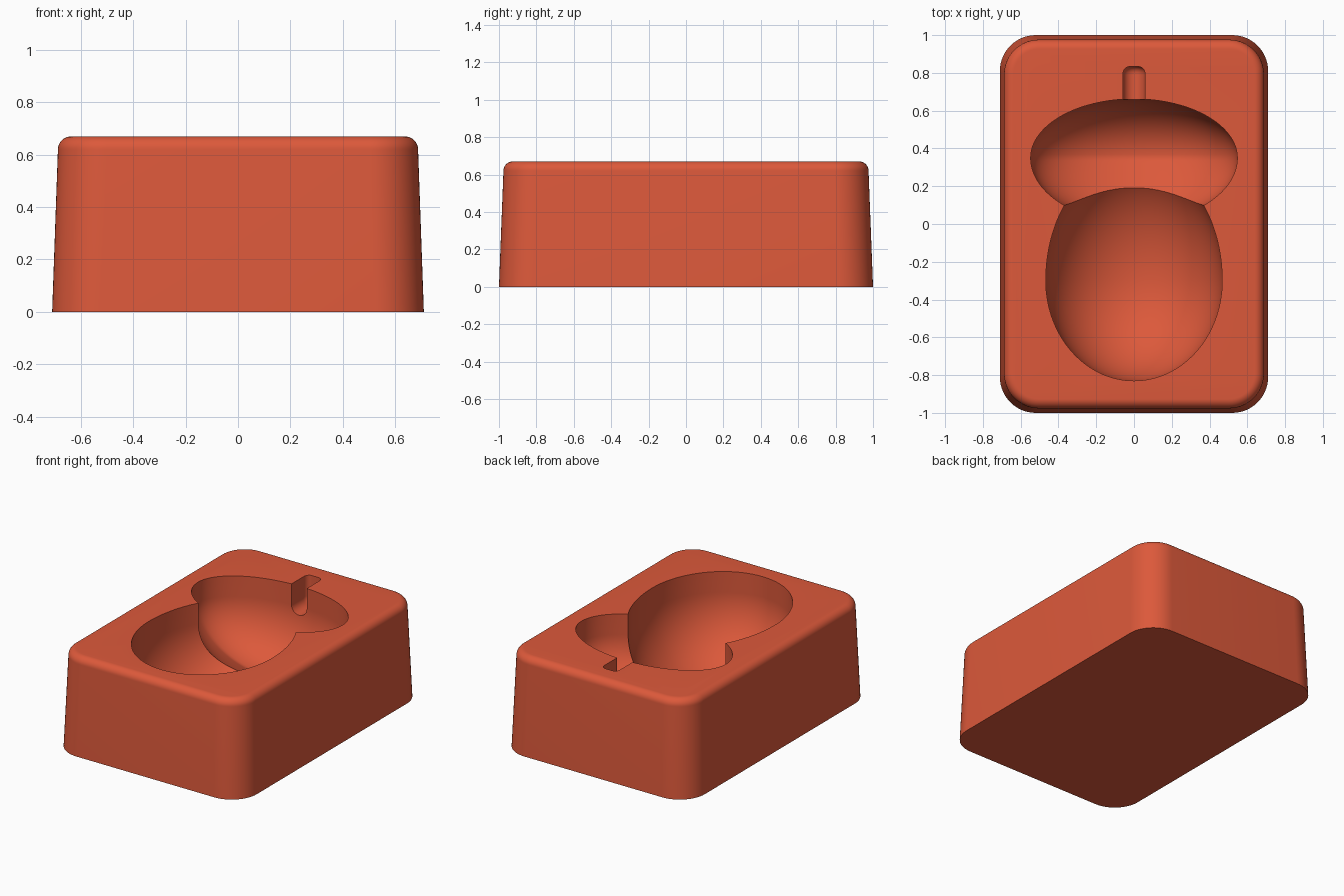
import bpy
import bmesh
from math import sin, cos, pi, sqrt, radians

if "Cube" in bpy.data.objects:
    bpy.data.objects.remove(bpy.data.objects["Cube"], do_unlink=True)

TOP = 0.67          # upper face of the block
AXIS = 0.53         # height where the hollow sections start to curve

clay = bpy.data.materials.new("terracotta red")
clay.use_nodes = True
colour = (0.72, 0.1, 0.043, 1)
clay.diffuse_color = colour
clay.node_tree.nodes["Principled BSDF"].inputs["Base Color"].default_value = colour


def loft(name, rings):
    """Skin a list of equal closed rings and cap both ends."""
    bm = bmesh.new()
    loops = [[bm.verts.new(p) for p in ring] for ring in rings]
    n = len(loops[0])
    for a, b in zip(loops, loops[1:]):
        for i in range(n):
            j = (i + 1) % n
            bm.faces.new((a[i], a[j], b[j], b[i]))
    bm.faces.new(loops[0])
    bm.faces.new(loops[-1])
    bmesh.ops.recalc_face_normals(bm, faces=bm.faces)
    mesh = bpy.data.meshes.new(name)
    bm.to_mesh(mesh)
    bm.free()
    mesh.materials.append(clay)
    obj = bpy.data.objects.new(name, mesh)
    bpy.context.collection.objects.link(obj)
    return obj


def rounded_rectangle(hx, hy, r, z, steps=14):
    ring = []
    for q, (sx, sy) in enumerate([(1, 1), (-1, 1), (-1, -1), (1, -1)]):
        for i in range(steps + 1):
            a = (q + i / steps) * pi / 2
            ring.append((sx * (hx - r) + r * cos(a), sy * (hy - r) + r * sin(a), z))
    return ring


def hollow(name, y0, y1, size, rings=64, steps=48):
    """Open-topped hollow along y; size(y) gives half width and round depth."""
    sections = []
    for k in range(rings + 1):
        y = (y0 + y1) / 2 - (y1 - y0) / 2 * cos(pi * k / rings)
        w, d = (max(v, 0.002) for v in size(y))
        section = [(-w, y, TOP + 0.1)]
        section += [(-w * cos(pi * i / steps), y, AXIS - d * sin(pi * i / steps))
                    for i in range(steps + 1)]
        section.append((w, y, TOP + 0.1))
        sections.append(section)
    return loft(name, sections)


def arc(u):
    return sqrt(max(0, 1 - u * u))


# Nut: blunt end towards the front, longer taper into the cap
def nut_size(y):
    r = 0.467 * arc((y + 0.3) / (0.53 if y < -0.3 else 0.65))
    return r, r


# Cap: wide dome whose floor slopes upward towards the nut
def cap_size(y):
    u = (y - 0.35) / (0.312 if y > 0.35 else 0.34)
    depth = 0.37 * arc(u) if y > 0.35 else min(0.37 - 0.41 * (0.35 - y), 0.5 * arc(u))
    return 0.547 * arc(u), depth


# Stem: narrow slot with a rounded end
def stem_size(y):
    r = 0.058 * (0.45 + 0.55 * arc(max(0, y - 0.795) / 0.038))
    return r, r


# Tapered block with a rounded upper rim
rings = [rounded_rectangle(0.71, 1.0, 0.19, 0)]
fillet = 0.05
for i in range(11):
    a = i / 10 * pi / 2
    inset = fillet * (1 - cos(a))
    rings.append(rounded_rectangle(0.688 - inset, 0.976 - inset, 0.185 - inset,
                                   TOP - fillet * (1 - sin(a))))
block = loft("mould_block", rings)

# Carve the three hollows
cutters = [hollow("nut_cutter", -0.83, 0.35, nut_size),
           hollow("cap_cutter", 0.01, 0.662, cap_size),
           hollow("stem_cutter", 0.6, 0.833, stem_size, 24, 24)]
bpy.context.view_layer.objects.active = block
block.select_set(True)
for cutter in cutters:
    cutter.hide_render = True
    mod = block.modifiers.new("carve", 'BOOLEAN')
    mod.operation = 'DIFFERENCE'
    mod.solver = 'EXACT'
    mod.object = cutter
    bpy.ops.object.modifier_apply(modifier=mod.name)
    bpy.data.objects.remove(cutter, do_unlink=True)

bpy.ops.object.shade_smooth_by_angle(angle=radians(30))
